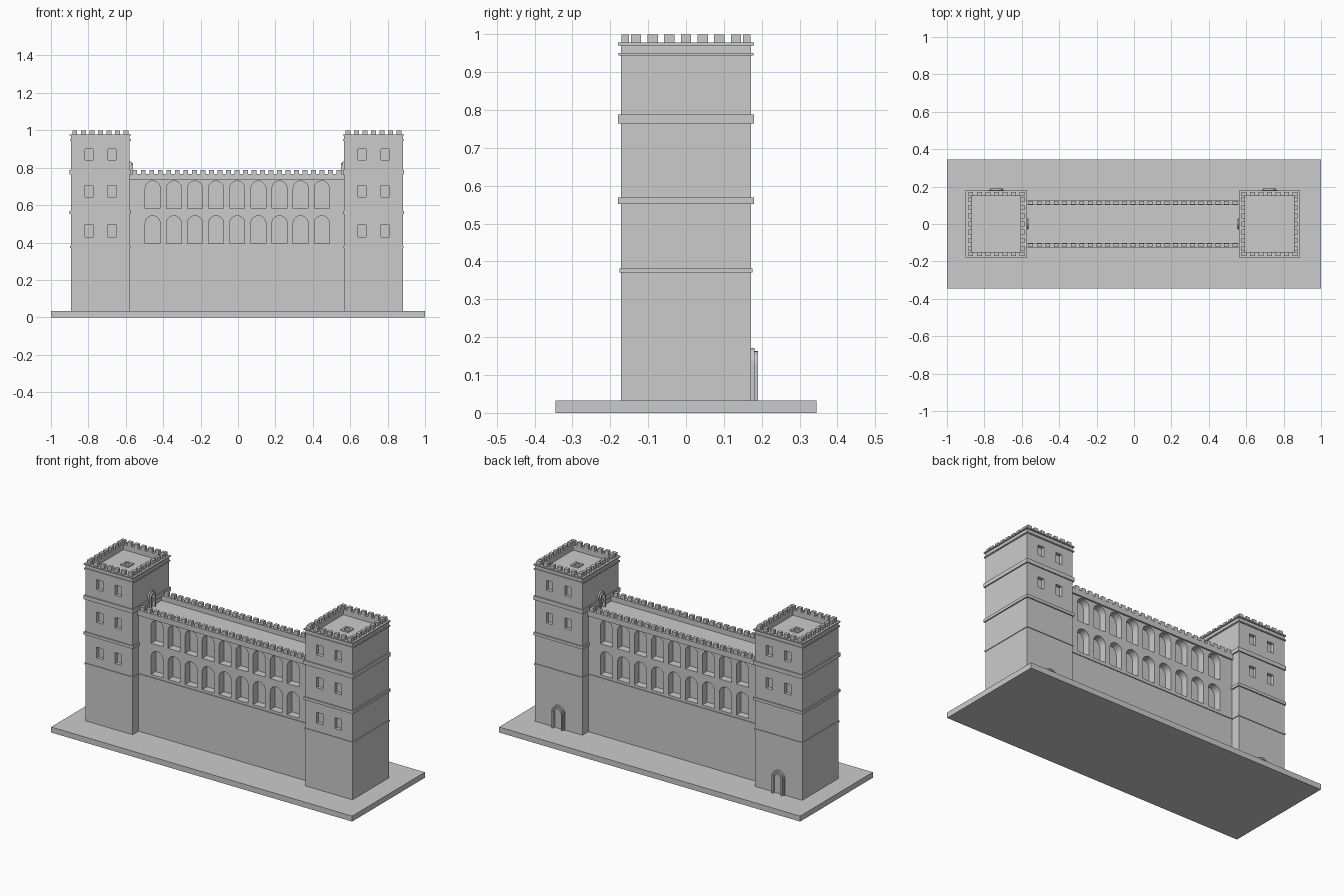
import bpy, bmesh, math
from mathutils import Matrix, Vector

if "Cube" in bpy.data.objects:
    bpy.data.objects.remove(bpy.data.objects["Cube"])


def finish(bm, name):
    bmesh.ops.recalc_face_normals(bm, faces=bm.faces)
    me = bpy.data.meshes.new(name)
    bm.to_mesh(me)
    bm.free()
    ob = bpy.data.objects.new(name, me)
    bpy.context.collection.objects.link(ob)
    return ob


def box(bm, x0, x1, y0, y1, z0, z1):
    m = Matrix.Translation(((x0 + x1) / 2, (y0 + y1) / 2, (z0 + z1) / 2)) @ \
        Matrix.Diagonal((x1 - x0, y1 - y0, z1 - z0, 1))
    bmesh.ops.create_cube(bm, size=1, matrix=m)


def arch_points(half, z0, top, n=12):
    spring = top - half
    return [(half, z0)] + [(half * math.cos(math.pi * i / n), spring + half * math.sin(math.pi * i / n))
                           for i in range(n + 1)] + [(-half, z0)]


def prism(bm, pts, y0, y1, mat=Matrix()):
    # extrude an x/z outline along y
    face = bm.faces.new([bm.verts.new(mat @ Vector((x, y0, z))) for x, z in pts])
    r = bmesh.ops.extrude_face_region(bm, geom=[face])
    verts = [v for v in r["geom"] if isinstance(v, bmesh.types.BMVert)]
    bmesh.ops.translate(bm, verts=verts, vec=mat.to_3x3() @ Vector((0, y1 - y0, 0)))


def cut(ob, cutter):
    mod = ob.modifiers.new("cut", 'BOOLEAN')
    mod.operation, mod.solver, mod.object = 'DIFFERENCE', 'EXACT', cutter
    bpy.context.view_layer.objects.active = ob
    bpy.ops.object.modifier_apply(modifier=mod.name)
    bpy.data.objects.remove(cutter)


def door(name, mat, half, z0, top):
    # two stepped arch surrounds standing on a surface at y = 0, facing +y
    bm = bmesh.new()
    for w, t, inner, depth in ((half, top, half - 0.009, 0.009), (half - 0.007, top - 0.009, half - 0.016, 0.018)):
        out = arch_points(w, z0, t)
        inn = arch_points(inner, z0, t - (w - inner))
        for i in range(len(out) - 1):
            prism(bm, [out[i], out[i + 1], inn[i + 1], inn[i]], -0.004, depth, mat)
    return finish(bm, name)


# base slab
bm = bmesh.new()
box(bm, -1, 1, -0.345, 0.345, 0, 0.033)
finish(bm, "base_slab")

HX, HY = 0.157, 0.172
for side, cx in (("left", -0.736), ("right", 0.7245)):
    # tower shaft with recessed roof and windows
    bm = bmesh.new()
    box(bm, cx - HX, cx + HX, -HY, HY, 0.03, 0.976)
    tower = finish(bm, side + "_tower")
    bm = bmesh.new()
    box(bm, cx - HX + 0.027, cx + HX - 0.027, -HY + 0.022, HY - 0.022, 0.945, 1.1)
    for dx in (-0.0615, 0.0615):
        for i, (z0, z1) in enumerate(((0.84, 0.9), (0.643, 0.706), (0.43, 0.495))):
            for s in (-1, 1):
                if s == 1 and i == 2:
                    continue
                ys = sorted((s * (HY - 0.02), s * (HY + 0.05)))
                box(bm, cx + dx - 0.021, cx + dx + 0.021, ys[0], ys[1], z0, z1)
    cut(tower, finish(bm, "cutter"))

    # string courses, as four-sided rings
    bm = bmesh.new()
    for z0, z1, p in ((0.371, 0.381, 0.004), (0.552, 0.569, 0.007), (0.764, 0.788, 0.007),
                      (0.944, 0.951, 0.006), (0.971, 0.978, 0.007)):
        for s in (-1, 1):
            a, b = sorted((s * (HY - 0.005), s * (HY + p)))
            box(bm, cx - HX - p, cx + HX + p, a, b, z0, z1)
            a, b = sorted((cx + s * (HX - 0.005), cx + s * (HX + p)))
            box(bm, a, b, -HY + 0.005, HY - 0.005, z0, z1)
    finish(bm, side + "_tower_bands")

    # battlements
    bm = bmesh.new()
    for k in range(-3, 4):
        for s in (-1, 1):
            x, y = cx + k * 0.0455, s * 0.16
            box(bm, x - 0.013, x + 0.013, y - 0.01, y + 0.01, 0.974, 1.0)
            x, y = cx + s * 0.14, k * 0.044
            box(bm, x - 0.01, x + 0.01, y - 0.0135, y + 0.0135, 0.974, 1.0)
    finish(bm, side + "_tower_merlons")

    # roof hatch curb
    bm = bmesh.new()
    for s in (-1, 1):
        box(bm, cx - 0.026, cx + 0.026, s * 0.02 - 0.006, s * 0.02 + 0.006, 0.943, 0.953)
        box(bm, cx + s * 0.02 - 0.006, cx + s * 0.02 + 0.006, -0.014, 0.014, 0.943, 0.953)
    finish(bm, side + "_roof_hatch")

    # ground door at the back and door onto the wall walk
    door(side + "_back_door", Matrix.Translation((cx, HY, 0)), 0.042, 0.03, 0.172)
    inward = 1 if cx < 0 else -1
    m = Matrix.Translation((cx + inward * HX, 0, 0)) @ Matrix.Rotation(-inward * math.pi / 2, 4, 'Z')
    door(side + "_walk_door", m, 0.032, 0.73, 0.834)

# connecting wall with two rows of blind arches on both faces
X0, X1, WY = -0.60, 0.59, 0.116
bm = bmesh.new()
box(bm, X0, X1, -WY, WY, 0.03, 0.735)
wall = finish(bm, "wall")
bm = bmesh.new()
for k in range(-4, 5):
    for z0, z1 in ((0.396, 0.543), (0.583, 0.729)):
        for s in (-1, 1):
            prism(bm, arch_points(0.04, z0, z1), s * (WY - 0.045), s * (WY + 0.05),
                  Matrix.Translation((-0.004 + k * 0.113, 0, 0)))
cut(wall, finish(bm, "cutter"))

# wall ledges, parapets and merlons
ledge, parapet, merlons = bmesh.new(), bmesh.new(), bmesh.new()
for s in (-1, 1):
    a, b = sorted((s * 0.11, s * 0.121))
    box(ledge, X0, X1, a, b, 0.373, 0.381)
    a, b = sorted((s * 0.101, s * 0.126))
    box(parapet, X0, X1, a, b, 0.733, 0.765)
    a, b = sorted((s * 0.104, s * 0.124))
    for k in range(-12, 13):
        x = -0.006 + k * 0.0455
        box(merlons, x - 0.013, x + 0.013, a, b, 0.763, 0.788)
finish(ledge, "wall_ledge")
finish(parapet, "wall_parapet")
finish(merlons, "wall_merlons")
